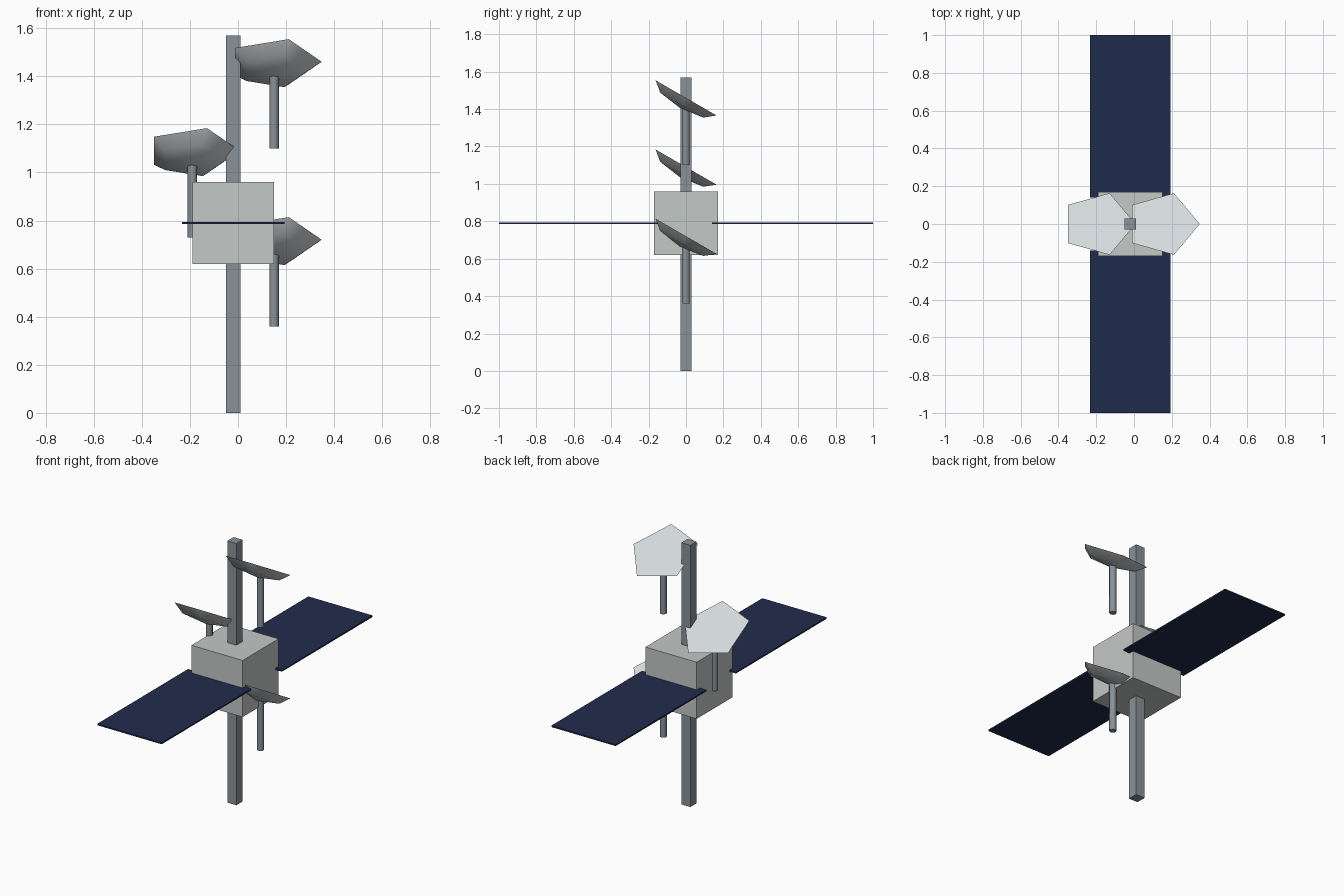
import bpy, bmesh
from math import radians
from mathutils import Matrix, Vector

cube = bpy.data.objects.get("Cube")
if cube:
    bpy.data.objects.remove(cube, do_unlink=True)


def material(name, rgb):
    m = bpy.data.materials.new(name)
    m.use_nodes = True
    m.diffuse_color = (*rgb, 1)
    m.node_tree.nodes["Principled BSDF"].inputs["Base Color"].default_value = (*rgb, 1)
    return m


HULL = material("light grey hull", (0.55, 0.58, 0.57))
STEEL = material("blue grey steel", (0.25, 0.29, 0.32))
DISH = material("pale dish grey", (0.66, 0.70, 0.72))
SOLAR = material("navy solar cells", (0.015, 0.025, 0.075))


def finish(name, bm, mat):
    bmesh.ops.recalc_face_normals(bm, faces=bm.faces)
    mesh = bpy.data.meshes.new(name)
    bm.to_mesh(mesh)
    bm.free()
    mesh.materials.append(mat)
    ob = bpy.data.objects.new(name, mesh)
    bpy.context.collection.objects.link(ob)
    return ob


def box(name, centre, size, mat):
    bm = bmesh.new()
    bmesh.ops.create_cube(bm, size=1)
    bmesh.ops.scale(bm, vec=size, verts=bm.verts)
    bmesh.ops.translate(bm, vec=centre, verts=bm.verts)
    return finish(name, bm, mat)


def pole(name, x, base):
    bm = bmesh.new()
    bmesh.ops.create_cone(bm, cap_ends=True, segments=8, radius1=0.02, radius2=0.02,
                          depth=0.3, matrix=Matrix.Translation((x, 0, base + 0.15)))
    for f in bm.faces:
        f.smooth = len(f.verts) == 4
    for e in bm.edges:
        e.smooth = all(f.smooth for f in e.link_faces)
    finish(name, bm, STEEL)


def dish(name, x, z):
    # shallow five-sided bowl with a flat lid, tilted towards the back
    bm = bmesh.new()
    bmesh.ops.create_uvsphere(bm, u_segments=5, v_segments=4, radius=0.198)
    bmesh.ops.delete(bm, geom=[v for v in bm.verts if v.co.z > 0.01], context='VERTS')
    for f in bm.faces:
        f.smooth = True
    # point one rim corner along +x
    rim = max((v for v in bm.verts if abs(v.co.z) < 0.01), key=lambda v: v.co.x)
    turn = Vector((1, 0)).angle_signed(rim.co.xy)
    bmesh.ops.rotate(bm, verts=bm.verts, matrix=Matrix.Rotation(turn, 3, 'Z'))
    bmesh.ops.scale(bm, vec=(1, 1, 0.32), verts=bm.verts)
    edges = [e for e in bm.edges if e.is_boundary]
    for f in bmesh.ops.contextual_create(bm, geom=edges)["faces"]:
        f.smooth = False
    for e in edges:
        e.smooth = False
    bmesh.ops.transform(bm, verts=bm.verts, matrix=Matrix.Translation((x, 0, z))
                        @ Matrix.Rotation(radians(-30), 4, 'X'))
    finish(name, bm, DISH)


# central body and mast
box("body", (-0.02, 0, 0.79), (0.34, 0.34, 0.34), HULL)
box("mast", (-0.02, 0, 0.785), (0.06, 0.06, 1.57), STEEL)

# solar panels
for side, label in ((-1, "front"), (1, "back")):
    box(label + "_solar_panel", (-0.02, side * 0.57, 0.79), (0.427, 0.86, 0.009), SOLAR)

# dishes on poles
for label, x, base in (("upper", 0.15, 1.10), ("middle", -0.19, 0.73), ("lower", 0.15, 0.36)):
    pole(label + "_dish_pole", x, base)
    dish(label + "_dish", x, base + 0.36)
